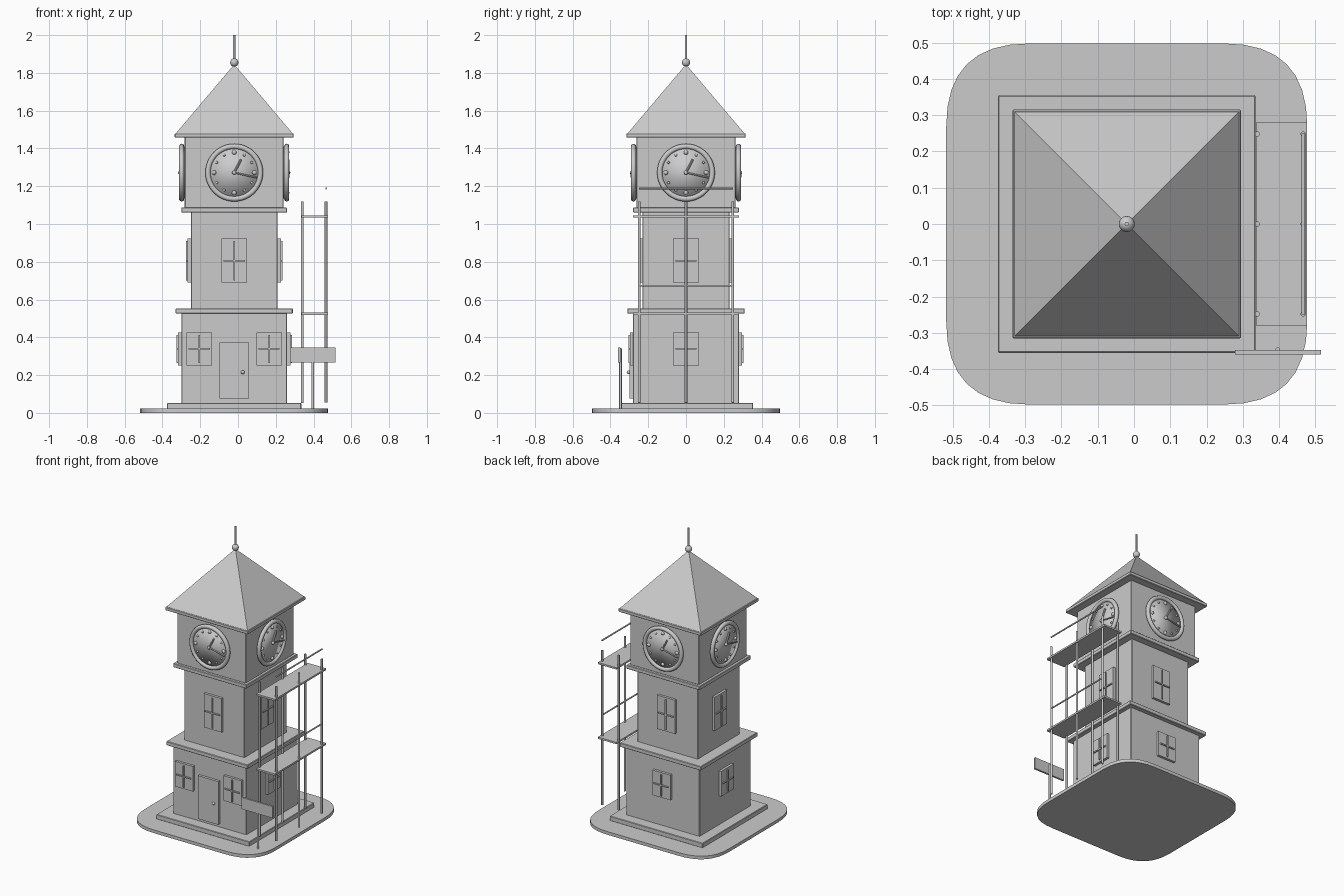
import bpy, bmesh, math
from mathutils import Vector, Matrix

if "Cube" in bpy.data.objects:
    bpy.data.objects.remove(bpy.data.objects["Cube"])

CX = -0.02                      # tower axis
stone = bpy.data.materials.new("light_grey")
stone.diffuse_color = (0.6, 0.6, 0.6, 1)
stone.use_nodes = True
stone.node_tree.nodes["Principled BSDF"].inputs["Base Color"].default_value = stone.diffuse_color


def finish(name, bm, smooth=None):
    """Turn a bmesh into an object; smooth is an edge angle in degrees or None."""
    bmesh.ops.recalc_face_normals(bm, faces=bm.faces[:])
    me = bpy.data.meshes.new(name)
    bm.to_mesh(me)
    bm.free()
    me.materials.append(stone)
    ob = bpy.data.objects.new(name, me)
    bpy.context.collection.objects.link(ob)
    if smooth:
        bpy.ops.object.select_all(action='DESELECT')
        ob.select_set(True)
        bpy.context.view_layer.objects.active = ob
        bpy.ops.object.shade_smooth_by_angle(angle=math.radians(smooth))
    return ob


def box(name, x, y, z, bevel=0, turn=None):
    """Box from (min, max) ranges."""
    bm = bmesh.new()
    size = [b - a for a, b in (x, y, z)]
    mid = [(a + b) / 2 for a, b in (x, y, z)]
    bmesh.ops.create_cube(bm, size=1, matrix=Matrix.Translation(mid) @ Matrix.Diagonal((*size, 1)))
    if bevel:
        bmesh.ops.bevel(bm, geom=bm.edges[:], offset=bevel, segments=1, affect='EDGES')
    if turn:
        bm.transform(turn)
    return finish(name, bm)


def rod(name, a, b, r, turn=None, sides=12, smooth=40):
    """Cylinder from point a to point b."""
    a, b = Vector(a), Vector(b)
    bm = bmesh.new()
    m = Matrix.Translation((a + b) / 2) @ (b - a).to_track_quat('Z', 'Y').to_matrix().to_4x4()
    bmesh.ops.create_cone(bm, cap_ends=True, segments=sides, radius1=r, radius2=r,
                          depth=(b - a).length, matrix=m)
    if turn:
        bm.transform(turn)
    return finish(name, bm, smooth)


def ball(name, p, r, turn=None):
    bm = bmesh.new()
    bmesh.ops.create_uvsphere(bm, u_segments=16, v_segments=10, radius=r, matrix=Matrix.Translation(p))
    if turn:
        bm.transform(turn)
    return finish(name, bm, 180)


def block(name, half, z0, z1, bevel=0.003):
    return box(name, (CX - half, CX + half), (-half, half), (z0, z1), bevel)


# Ground slab: square with curved corners
bm = bmesh.new()
H, F, N = 0.4975, 0.27, 8
outline = []
for k in range(4):
    rot = Matrix.Rotation(k * math.pi / 2, 3, 'Z')
    for i in range(N + 1):
        t = i / N
        p = Vector((H, F, 0)) * (1 - t) ** 2 + Vector((H, H, 0)) * 2 * t * (1 - t) + Vector((F, H, 0)) * t * t
        outline.append(rot @ p + Vector((CX, 0, 0)))
face = bm.faces.new([bm.verts.new(p) for p in outline])
ext = bmesh.ops.extrude_face_region(bm, geom=[face])
bmesh.ops.translate(bm, vec=(0, 0, 0.022), verts=[v for v in ext['geom'] if isinstance(v, bmesh.types.BMVert)])
finish("ground_slab", bm, 40)

# Tower storeys and cornices
block("plinth", 0.355, 0.02, 0.053)
block("lower_storey", 0.28, 0.05, 0.53)
block("lower_cornice", 0.31, 0.525, 0.553)
block("middle_storey", 0.23, 0.55, 1.065)
block("middle_cornice", 0.28, 1.06, 1.087)
block("clock_storey", 0.262, 1.085, 1.46)
block("roof_cornice", 0.315, 1.457, 1.48)

# Pyramid roof, ball and spire
bm = bmesh.new()
bmesh.ops.create_cone(bm, cap_ends=True, segments=4, radius1=0.309 * math.sqrt(2), radius2=0, depth=0.365,
                      matrix=Matrix.Translation((CX, 0, 1.6625)) @ Matrix.Rotation(math.pi / 4, 4, 'Z'))
finish("roof", bm)
ball("roof_ball", (CX, 0, 1.855), 0.022)
rod("spire", (CX, 0, 1.85), (CX, 0, 2.0), 0.006)


def window(name, x, wall, z0, z1, turn):
    """Plate with a raised cross, built on the front and turned into place."""
    w, zm = 0.068, z0 + (z1 - z0) * 0.5
    box(name + "_frame", (x - w, x + w), (-wall - 0.017, -wall + 0.005), (z0, z1), 0, turn)
    box(name + "_upright", (x - 0.004, x + 0.004), (-wall - 0.025, -wall), (z0 + 0.012, z1 - 0.012), 0, turn)
    box(name + "_crossbar", (x - w + 0.012, x + w - 0.012), (-wall - 0.025, -wall),
        (zm - 0.004, zm + 0.004), 0, turn)


def clock(side, turn):
    zc, d = 1.272, 0.262
    rod(side + "_clock_face", (0, -d + 0.01, zc), (0, -d - 0.018, zc), 0.138, turn, 48, 180)
    # round rim swept from a small circle
    bm = bmesh.new()
    n, m = 48, 10
    rings = []
    for i in range(n):
        a = 2 * math.pi * i / n
        rings.append([])
        for j in range(m):
            b = 2 * math.pi * j / m
            r = 0.139 + 0.014 * math.cos(b)
            rings[-1].append(bm.verts.new((r * math.cos(a), -d - 0.016 + 0.014 * math.sin(b), zc + r * math.sin(a))))
    for i in range(n):
        for j in range(m):
            p, q = rings[i], rings[(i + 1) % n]
            bm.faces.new((p[j], q[j], q[(j + 1) % m], p[(j + 1) % m]))
    bm.transform(turn)
    finish(side + "_clock_rim", bm, 180)
    # hour dots, larger at the quarters
    for h in range(12):
        a = h * math.pi / 6
        ball(f"{side}_hour_dot_{h}", (0.107 * math.sin(a), -d - 0.018, zc + 0.107 * math.cos(a)),
             0.012 if h % 3 == 0 else 0.007, turn)
    # hands
    rod(side + "_hour_hand", (0, -d - 0.024, zc), (0.036, -d - 0.024, zc + 0.07), 0.006, turn, 8)
    rod(side + "_minute_hand", (0, -d - 0.026, zc), (0.118, -d - 0.026, zc - 0.026), 0.0045, turn, 8)
    ball(side + "_hand_hub", (0, -d - 0.024, zc), 0.011, turn)


# Clocks and windows on all four sides
for k, side in enumerate(("front", "right", "back", "left")):
    turn = Matrix.Translation((CX, 0, 0)) @ Matrix.Rotation(k * math.pi / 2, 4, 'Z')
    clock(side, turn)
    window(side + "_middle_window", 0, 0.23, 0.69, 0.923, turn)
    for i, x in enumerate((-0.185, 0.185) if side == "front" else (0,)):
        window(f"{side}_lower_window_{i}", x, 0.28, 0.252, 0.425, turn)

# Door and knob
box("door", (-0.098, 0.058), (-0.298, -0.275), (0.075, 0.373))
ball("door_knob", (0.025, -0.304, 0.215), 0.01)

# Scaffold: posts, decks and rails
for x, row in ((0.34, "inner"), (0.466, "outer")):
    for i, y in enumerate((-0.248, 0, 0.248)):
        rod(f"scaffold_{row}_post_{i}", (x, y, 0.053 if row == "inner" else 0.055), (x, y, 1.12), 0.007)
for i, z in enumerate((0.525, 1.04)):
    box(f"scaffold_deck_{i}", (0.336, 0.477), (-0.28, 0.28), (z - 0.006, z + 0.006))
    rod(f"scaffold_rail_{i}", (0.467, -0.25, z + 0.148), (0.467, 0.25, z + 0.148), 0.005)

# Sign board on a post
box("sign_board", (0.279, 0.515), (-0.36, -0.347), (0.267, 0.347))
rod("sign_post", (0.396, -0.347, 0.015), (0.396, -0.347, 0.34), 0.007)
